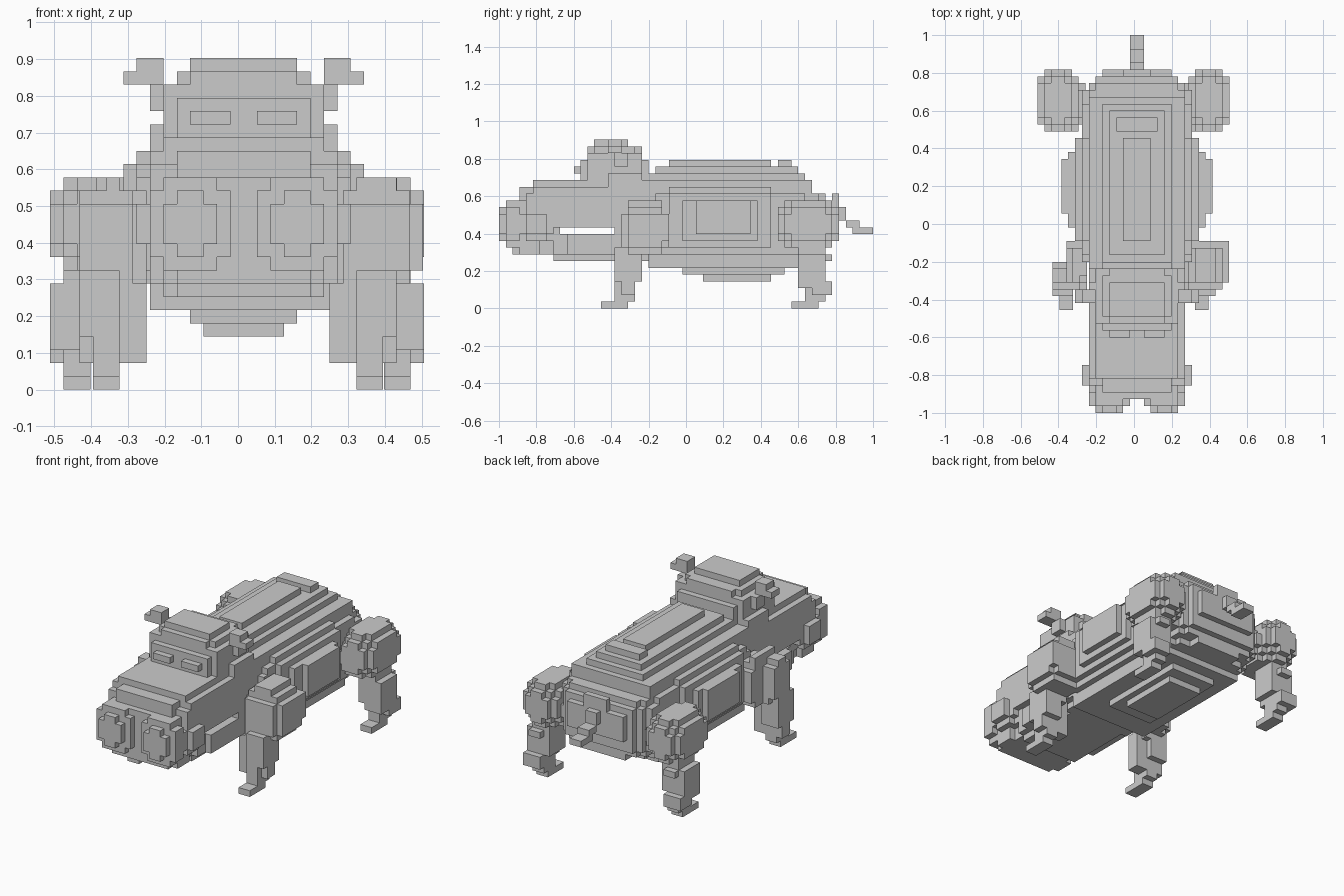
import bpy, bmesh, math
from mathutils import Vector

PITCH = (0.0364, 0.03636, 0.0361)
CENTRE = 0.0155          # the trunk sits half a cell off the axis
grey = bpy.data.materials.new("plain_grey")
grey.diffuse_color = (0.6, 0.6, 0.6, 1)

DIRS = [(1, 0, 0), (-1, 0, 0), (0, 1, 0), (0, -1, 0), (0, 0, 1), (0, 0, -1)]


def part(name, x_origin, boxes):
    """Fill grid cells from boxes (x0,x1,y0,y1,z0,z1[,corner radius in cells]), keep the skin."""
    origin = (x_origin, -1.0, 0.0)
    cells = set()
    for b in boxes:
        rad = b[6] if len(b) > 6 else 0
        r = []
        for a in range(3):
            lo, hi = sorted((b[2 * a], b[2 * a + 1]))
            i = round((lo - origin[a]) / PITCH[a])
            j = max(i + 1, round((hi - origin[a]) / PITCH[a]))
            r.append(range(i, j))
        for c in ((i, j, k) for i in r[0] for j in r[1] for k in r[2]):
            d = 0
            for a in range(3):
                m = min(rad, len(r[a]) / 2)
                d += max(0, r[a].start + m - c[a] - .5, c[a] + .5 - r[a].stop + m) ** 2
            if not rad or d <= rad * rad:
                cells.add(c)
    bm = bmesh.new()
    verts = {}

    def vert(p):
        if p not in verts:
            verts[p] = bm.verts.new([origin[a] + p[a] * PITCH[a] for a in range(3)])
        return verts[p]

    for c in cells:
        for d in DIRS:
            if tuple(c[a] + d[a] for a in range(3)) in cells:
                continue
            n = Vector(d)
            u = Vector((abs(d[1]), abs(d[2]), abs(d[0])))
            w = n.cross(u)
            m = Vector(c) + Vector((0.5, 0.5, 0.5)) + n * 0.5
            loop = [m - u / 2 - w / 2, m + u / 2 - w / 2, m + u / 2 + w / 2, m - u / 2 + w / 2]
            bm.faces.new([vert(tuple(round(v) for v in q)) for q in loop])
    bmesh.ops.dissolve_limit(bm, angle_limit=0.01, verts=bm.verts, edges=bm.edges)
    me = bpy.data.meshes.new(name)
    bm.to_mesh(me)
    bm.free()
    me.materials.append(grey)
    ob = bpy.data.objects.new(name, me)
    bpy.context.collection.objects.link(ob)
    return ob


def mid(half, *rest):
    """Box centred on the trunk."""
    return (CENTRE - half, CENTRE + half) + rest


def pair(x0, x1, *rest):
    """Two boxes mirrored across the trunk."""
    return [(CENTRE + x0, CENTRE + x1) + rest, (CENTRE - x1, CENTRE - x0) + rest]


# Barrel body: stepped back, flanks, belly and rump
part("body", CENTRE, [
    mid(.073, -.09, .455, .72, .795),
    mid(.11, .49, .564, .72, .795),
    mid(.146, -.164, .60, .70, .758),
    mid(.20, -.20, .636, .65, .722),
    mid(.255, -.24, .673, .61, .686),
    mid(.29, -.24, .709, .25, .65, 3),
    mid(.29, -.20, .745, .29, .614, 2),
    mid(.255, -.24, .782, .289, .60, 2),
    mid(.255, -.345, .70, .25, .54, 2),
    mid(.218, .60, .818, .36, .578, 2),
    mid(.146, .50, .745, .25, .614),
    mid(.328, -.127, .49, .29, .65, 2),
    mid(.364, -.055, .418, .325, .614, 2),
    mid(.40, .055, .345, .397, .575),
    mid(.255, -.20, .60, .215, .30),
    mid(.146, -.02, .527, .18, .25),
    mid(.11, .09, .455, .144, .20),
])

# Head: upper snout, drooping lip, lower jaw, cranium and eye ridges
part("head", CENTRE, [
    mid(.255, -.855, -.20, .433, .614),
    mid(.255, -.82, -.24, .60, .65),
    mid(.218, -.82, -.24, .64, .686),
    mid(.218, -.927, -.80, .325, .614, 2),
    mid(.255, -.89, -.75, .325, .60, 2),
    mid(.29, -.89, -.71, .36, .54, 2),
    mid(.218, -.927, -.745, .289, .40, 2),
    mid(.182, -.89, -.80, .60, .65),
    mid(.218, -.745, -.20, .253, .397, 2),
    mid(.255, -.673, -.20, .289, .397, 2),
    mid(.218, -.745, -.673, .36, .45),
    mid(.255, -.382, -.20, .36, .45),
    mid(.218, -.564, -.20, .68, .794, 2),
    mid(.218, -.527, -.236, .68, .83, 2),
    mid(.218, -.527, -.236, .758, .83),
    mid(.182, -.527, -.236, .82, .866, 2),
    mid(.146, -.491, -.309, .85, .902),
    mid(.255, -.42, -.236, .65, .722),
]
    + pair(.037, .146, -.60, -.55, .722, .758)       # eyes
    + pair(.037, .255, -.964, -.90, .325, .578, 2)   # nostril pads
    + pair(.073, .218, -1.0, -.95, .397, .51)
    + pair(.11, .182, -1.0, -.95, .36, .54)
)

# Ears
for side, name in ((1, "right_ear"), (-1, "left_ear")):
    s = lambda a, b, *r: (CENTRE + side * a, CENTRE + side * b) + r
    part(name, CENTRE, [
        s(.182, .255, -.382, -.309, .758, .83),
        s(.218, .29, -.418, -.345, .83, .902),
        s(.29, .328, -.418, -.345, .83, .866),
    ])

# Legs: feet point forward; the shoulders differ a little from side to side
for side, name, outer, rear in ((1, "right", .504, .504), (-1, "left", .432, .37)):
    s = lambda a, b, *r: (side * a, side * b) + r
    part("front_leg_" + name, side * .504, [
        s(.325, .40, -.46, -.30, 0, .036),
        s(.325, .40, -.382, -.273, .036, .15),
        s(.26, .432, -.345, -.273, .072, .29),
        s(.325, .432, -.40, -.25, .15, .33),
        s(.26, .432, -.345, -.20, .25, .54, 2),
        s(.26, rear, -.31, -.09, .289, .54, 2),
        s(.325, outer, -.345, -.20, .289, .54, 2),
        s(.325, min(rear, .432), -.31, -.127, .36, .578),
        s(.36, outer, -.31, -.20, .325, .505),
        s(.29, rear, -.273, -.09, .36, .505),
    ])
    part("back_leg_" + name, .506 if side > 0 else -.511, [
        s(.397, .469, .564, .71, 0, .036),
        s(.397, .469, .636, .745, .036, .15),
        s(.397, .506, .69, .782, .072, .15),
        s(.397, .506, .61, .745, .11, .29),
        s(.36, .469, .60, .745, .15, .36),
        s(.397, .469, .73, .782, .25, .29),
        s(.25, .469, .49, .782, .325, .54, 3),
        s(.29, .506, .49, .80, .325, .578, 3),
        s(.36, .506, .564, .75, .36, .54),
    ])

# Tail: a wide root stepping down to the tip
part("tail", CENTRE - .0364, [
    mid(.0728, .782, .818, .47, .61),
    (-.02, .053, .80, .855, .47, .54),
    (-.02, .053, .84, .927, .433, .47),
    (-.02, .053, .89, 1.0, .397, .433),
])
